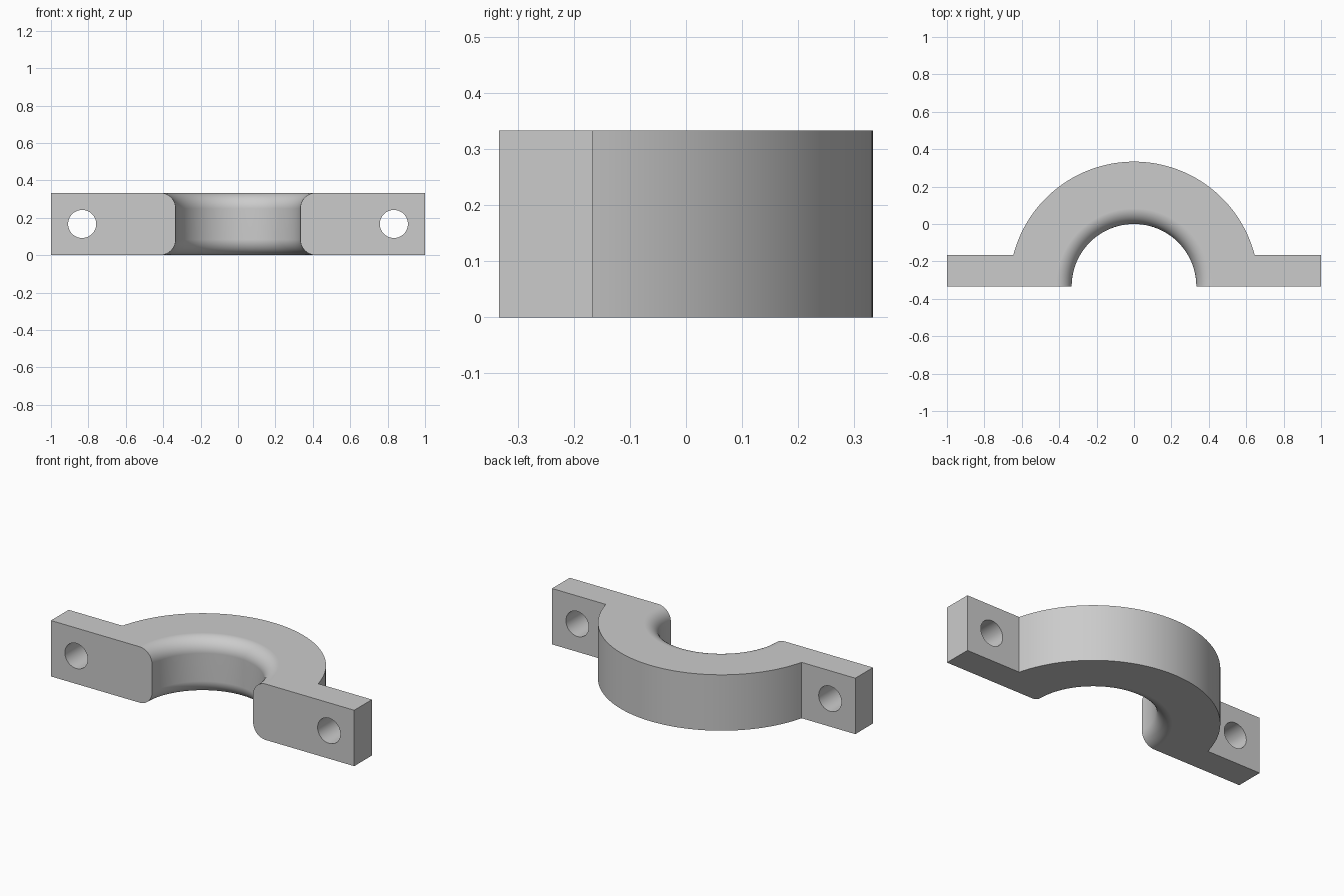
import bpy, bmesh
from math import sin, cos, pi, asin
from mathutils import Matrix, Vector

cube = bpy.data.objects.get("Cube")
if cube:
    bpy.data.objects.remove(cube, do_unlink=True)

UNIT = 1 / 3                       # height of the clamp and radius of its bore
OUTER, BORE, HEIGHT = 2 * UNIT, UNIT, UNIT
FRONT, LUG = -UNIT, UNIT / 2       # mating face position, lug thickness
FILLET = UNIT / 4
HOLE_X, HOLE_R = 2.5 * UNIT, 0.075

metal = bpy.data.materials.new("light_grey_metal")
metal.use_nodes = True
grey = (0.6, 0.6, 0.6, 1)
metal.diffuse_color = grey
metal.node_tree.nodes["Principled BSDF"].inputs["Base Color"].default_value = grey


def make_object(name, bm):
    bmesh.ops.recalc_face_normals(bm, faces=bm.faces)
    mesh = bpy.data.meshes.new(name)
    bm.to_mesh(mesh)
    bm.free()
    mesh.materials.append(metal)
    obj = bpy.data.objects.new(name, mesh)
    bpy.context.collection.objects.link(obj)
    return obj


# Clamp body: arch and two lugs as one extruded outline
start = asin(LUG / OUTER)
steps = 72
outline = [(-1, FRONT), (1, FRONT), (1, FRONT + LUG)]
for i in range(steps + 1):
    a = start + (pi - 2 * start) * i / steps
    outline.append((OUTER * cos(a), FRONT + OUTER * sin(a)))
outline.append((-1, FRONT + LUG))
bm = bmesh.new()
base = bm.faces.new([bm.verts.new((x, y, 0)) for x, y in outline])
top = bmesh.ops.extrude_face_region(bm, geom=[base])["geom"]
bmesh.ops.translate(bm, vec=(0, 0, HEIGHT),
                    verts=[v for v in top if isinstance(v, bmesh.types.BMVert)])
body = make_object("clamp_body", bm)

# Bore cutter: turned profile with a rounded flare at both ends
arc = [i * pi / 2 / 10 for i in range(11)]
lower = [(BORE + FILLET * (1 - sin(a)), FILLET * (1 - cos(a))) for a in arc]
upper = [(r, HEIGHT - z) for r, z in reversed(lower)]
rim = BORE + FILLET
profile = [(0, -0.1), (rim, -0.1)] + lower + upper + [(rim, HEIGHT + 0.1), (0, HEIGHT + 0.1)]
bm = bmesh.new()
segments = 128
verts = [bm.verts.new((r, 0, z)) for r, z in profile]
edges = [bm.edges.new(pair) for pair in zip(verts, verts[1:])]
bmesh.ops.spin(bm, geom=verts + edges, cent=(0, 0, 0), axis=(0, 0, 1),
               angle=2 * pi, steps=segments)
bmesh.ops.remove_doubles(bm, verts=bm.verts, dist=0.0001)
bmesh.ops.transform(bm, verts=bm.verts, matrix=Matrix.Translation(Vector((0, FRONT, 0)))
                    @ Matrix.Rotation(pi / segments, 4, "Z"))
cutters = [make_object("bore_cutter", bm)]

# Bolt hole cutters, one through each lug
for side, x in (("right", -HOLE_X), ("left", HOLE_X)):
    bm = bmesh.new()
    bmesh.ops.create_cone(bm, cap_ends=True, segments=48, radius1=HOLE_R, radius2=HOLE_R,
                          depth=0.4, matrix=Matrix.Translation((x, FRONT + LUG / 2, HEIGHT / 2))
                          @ Matrix.Rotation(pi / 2, 4, "X"))
    cutters.append(make_object(side + "_bolt_hole_cutter", bm))

# Cut the openings, then discard the cutters
bpy.ops.object.select_all(action="DESELECT")
bpy.context.view_layer.objects.active = body
body.select_set(True)
for cutter in cutters:
    cutter.hide_render = True
    cut = body.modifiers.new("cut", "BOOLEAN")
    cut.operation = "DIFFERENCE"
    cut.solver = "EXACT"
    cut.object = cutter
    bpy.ops.object.modifier_apply(modifier=cut.name)
    bpy.data.objects.remove(cutter, do_unlink=True)

# Smooth curved walls, crisp edges, flat faces kept flat
bpy.ops.object.shade_smooth_by_angle(angle=pi / 6)
weighted = body.modifiers.new("weighted_normals", "WEIGHTED_NORMAL")
weighted.keep_sharp = True
weighted.weight = 100
